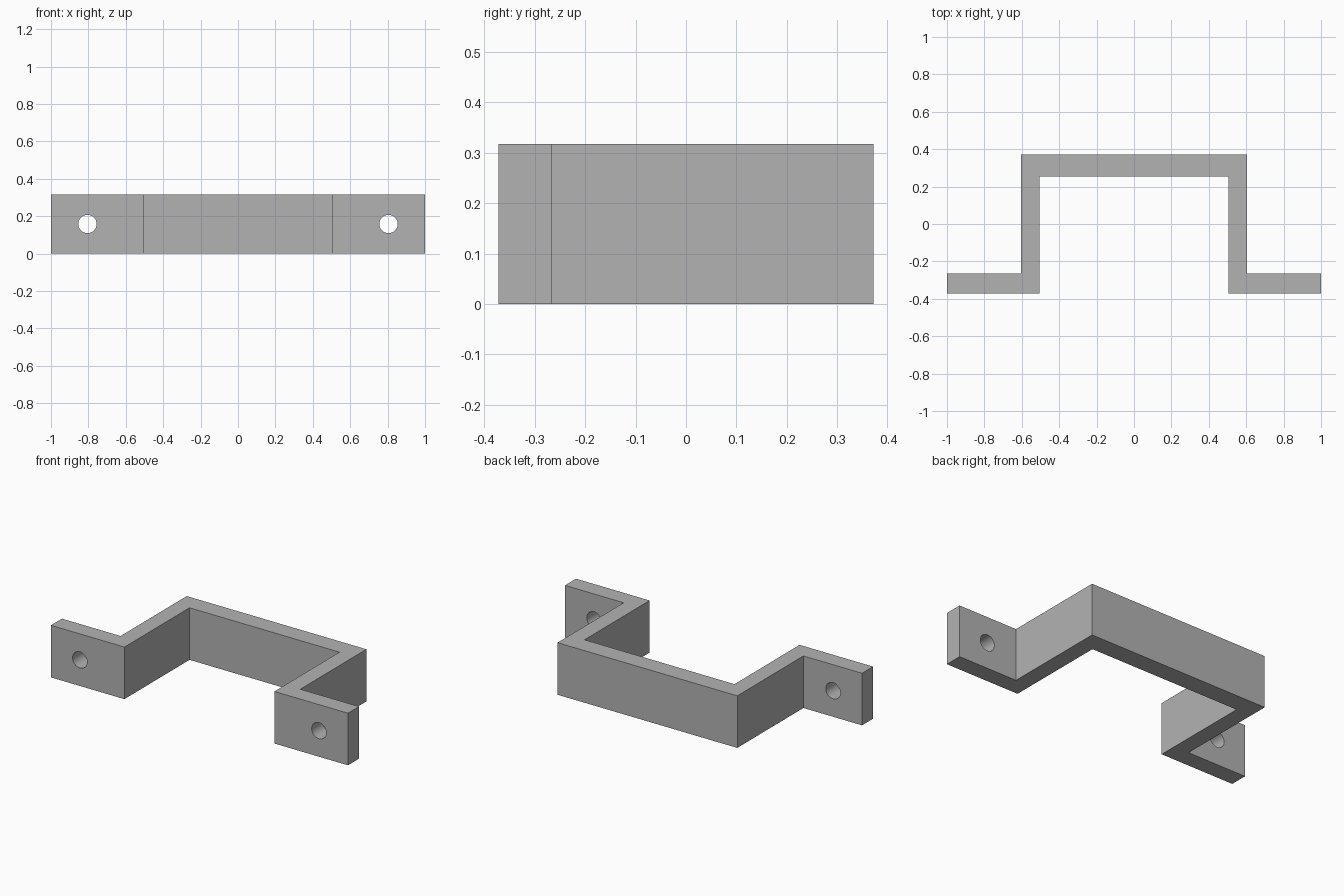
import bpy
import bmesh
from math import radians
from mathutils import Matrix

HEIGHT = 0.317
HOLE_X, HOLE_RADIUS = 0.805, 0.049

default = bpy.data.objects.get("Cube")
if default:
    bpy.data.objects.remove(default, do_unlink=True)

# Plain grey for the whole bracket
grey = bpy.data.materials.new("plain grey")
grey.use_nodes = True
grey.diffuse_color = (0.45, 0.45, 0.45, 1)
grey.node_tree.nodes["Principled BSDF"].inputs["Base Color"].default_value = grey.diffuse_color


def add_object(name, bm):
    bmesh.ops.recalc_face_normals(bm, faces=bm.faces)
    mesh = bpy.data.meshes.new(name)
    bm.to_mesh(mesh)
    bm.free()
    mesh.materials.append(grey)
    obj = bpy.data.objects.new(name, mesh)
    bpy.context.collection.objects.link(obj)
    return obj


# Hat-shaped strip: half outline mirrored across x, then extruded upward
half = [(0.505, 0.255), (0.505, -0.371), (1.0, -0.371),
        (1.0, -0.265), (0.605, -0.265), (0.605, 0.371)]
outline = half + [(-x, y) for x, y in reversed(half)]
bm = bmesh.new()
base = bm.faces.new([bm.verts.new((x, y, 0)) for x, y in outline])
top = bmesh.ops.extrude_face_region(bm, geom=[base], use_keep_orig=True)["geom"]
bmesh.ops.translate(bm, vec=(0, 0, HEIGHT),
                    verts=[v for v in top if isinstance(v, bmesh.types.BMVert)])
bracket = add_object("bracket", bm)

# Screw holes through both mounting flanges
bm = bmesh.new()
for side in (-1, 1):
    place = Matrix.Translation((side * HOLE_X, -0.318, HEIGHT / 2))
    bmesh.ops.create_cone(bm, cap_ends=True, segments=48, radius1=HOLE_RADIUS,
                          radius2=HOLE_RADIUS, depth=0.3,
                          matrix=place @ Matrix.Rotation(radians(90), 4, "X"))
cutter = add_object("screw_hole_cutter", bm)
cutter.hide_render = True
cut = bracket.modifiers.new("screw holes", "BOOLEAN")
cut.operation = "DIFFERENCE"
cut.solver = "EXACT"
cut.object = cutter

# Apply the cut and smooth only the round hole walls
bpy.ops.object.select_all(action="DESELECT")
bracket.select_set(True)
bpy.context.view_layer.objects.active = bracket
bpy.ops.object.modifier_apply(modifier=cut.name)
bpy.data.objects.remove(cutter, do_unlink=True)
bpy.ops.object.shade_smooth_by_angle(angle=radians(30))
